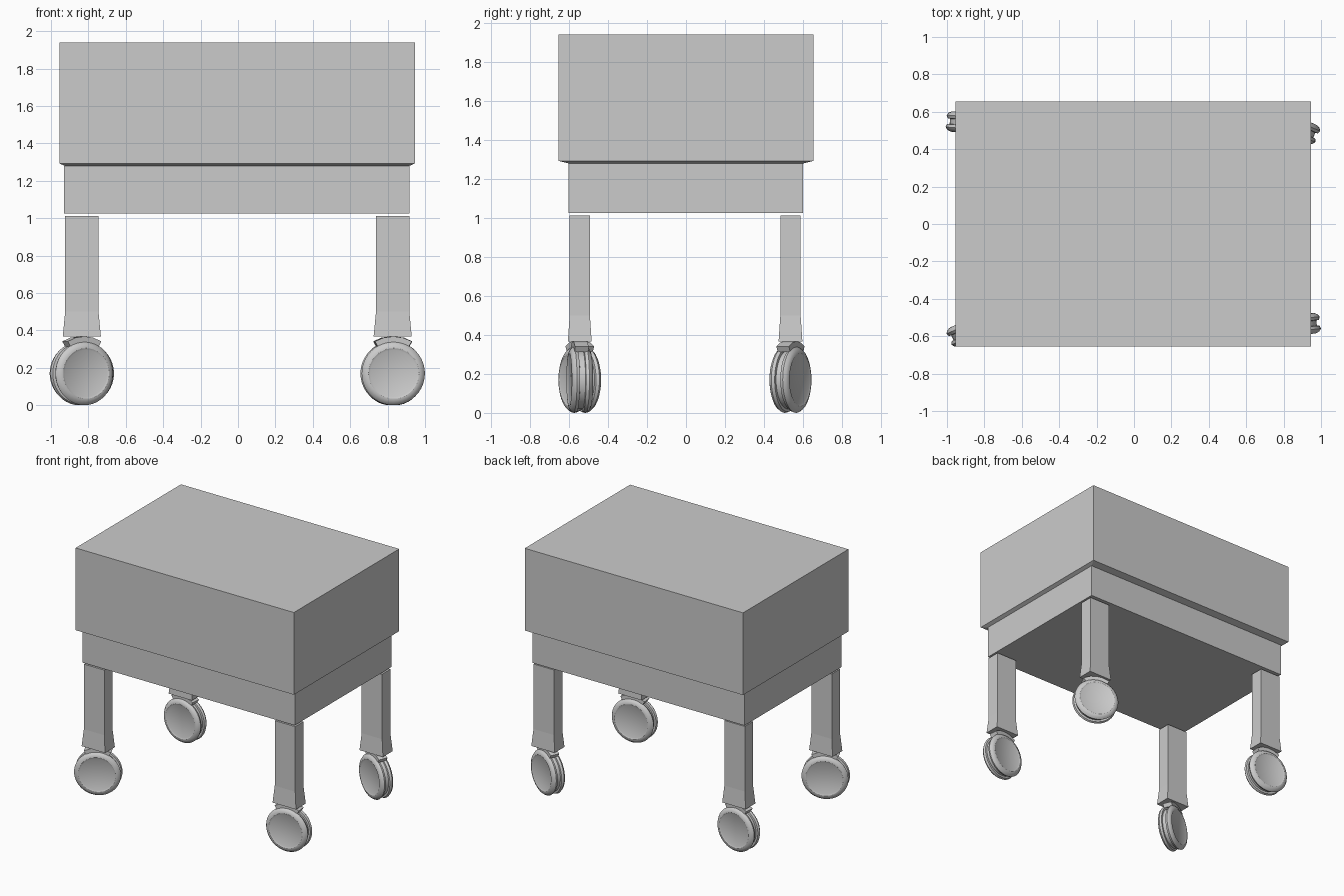
import bpy, bmesh, math

if "Cube" in bpy.data.objects:
    bpy.data.objects.remove(bpy.data.objects["Cube"])


def finish(name, bm, smooth=False):
    bmesh.ops.recalc_face_normals(bm, faces=bm.faces)
    me = bpy.data.meshes.new(name)
    bm.to_mesh(me)
    bm.free()
    ob = bpy.data.objects.new(name, me)
    bpy.context.collection.objects.link(ob)
    if smooth:
        bpy.ops.object.select_all(action='DESELECT')
        bpy.context.view_layer.objects.active = ob
        ob.select_set(True)
        bpy.ops.object.shade_smooth_by_angle(angle=math.radians(30))
    return ob


def skin(name, loops, closed=False, smooth=False):
    """Join equal-length vertex loops; cap both ends unless closed."""
    bm = bmesh.new()
    rows = [[bm.verts.new(p) for p in loop] for loop in loops]
    n = len(rows[0])
    pairs = list(zip(rows, rows[1:])) + ([(rows[-1], rows[0])] if closed else [])
    for a, b in pairs:
        for i in range(n):
            j = (i + 1) % n
            bm.faces.new((a[i], a[j], b[j], b[i]))
    if not closed:
        bm.faces.new(rows[0])
        bm.faces.new(rows[-1])
    return finish(name, bm, smooth)


def stack(name, cx, cy, sections):
    """Rectangular sections (half x, half y, z) from bottom to top."""
    return skin(name, [[(cx + sx * hx, cy + sy * hy, z)
                        for sx, sy in ((-1, -1), (1, -1), (1, 1), (-1, 1))]
                       for hx, hy, z in sections])


# Body: large upper box with a slightly sloped underside, and recessed base
stack("upper_box", -0.005, 0, [(0.922, 0.602, 1.28), (0.95, 0.655, 1.293), (0.95, 0.655, 1.94)])
stack("base_box", -0.006, -0.002, [(0.923, 0.602, 1.025), (0.923, 0.602, 1.28)])

# Wheel half profile: (distance along axle, radius)
half = [(0.014, 0.150), (0.016, 0.164), (0.032, 0.170), (0.046, 0.160),
        (0.054, 0.144), (0.055, 0.135), (0.050, 0.125)]
profile = [(-t, r) for t, r in reversed(half)] + half
SIDES = 40
WHEEL_Z = 0.17


def caster(label, x, y, turn):
    # Twin wheel with a groove round the middle
    loops = [[(r * math.cos(2 * math.pi * i / SIDES), t, r * math.sin(2 * math.pi * i / SIDES))
              for i in range(SIDES)] for t, r in profile]
    wheel = skin(label + "_caster_wheel", loops, smooth=True)
    # Curved hood over the wheel
    arc = [math.radians(a) for a in (60, 75, 90, 105, 120)]
    outline = [(0.198, a) for a in arc] + [(0.165, a) for a in reversed(arc)]
    hood = skin(label + "_caster_hood",
                [[(r * math.cos(a), t, r * math.sin(a)) for r, a in outline]
                 for t in (-0.035, 0.035)])
    for ob in (wheel, hood):
        ob.location = (x, y, WHEEL_Z)
        ob.rotation_euler.z = math.radians(turn)


# Legs with flared feet, each on its own swivelled caster
for label, x, y, turn in (("front_left", -0.835, -0.545, 25),
                          ("front_right", 0.827, -0.545, 6),
                          ("back_left", -0.835, 0.536, -5),
                          ("back_right", 0.827, 0.536, -24)):
    stack(label + "_leg", x, y, [(0.102, 0.061, 0.367), (0.089, 0.052, 0.5), (0.089, 0.052, 1.012)])
    caster(label, x, y, turn)
